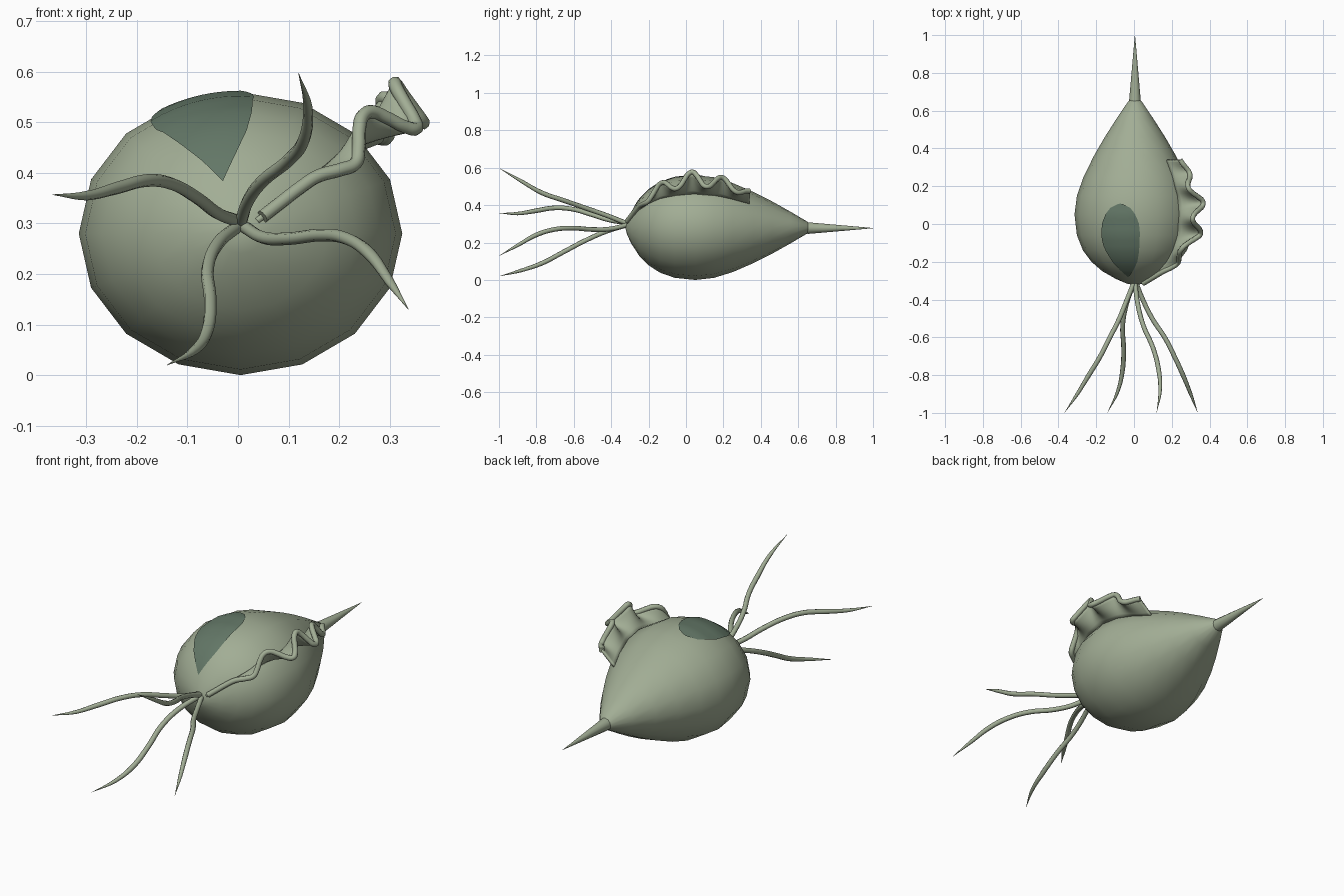
import bpy, bmesh, math
from mathutils import Vector

if "Cube" in bpy.data.objects:
    bpy.data.objects.remove(bpy.data.objects["Cube"], do_unlink=True)


def material(name, color):
    mat = bpy.data.materials.new(name)
    mat.use_nodes = True
    mat.diffuse_color = color
    mat.node_tree.nodes["Principled BSDF"].inputs["Base Color"].default_value = color
    return mat


SAGE = material("sage green", (0.36, 0.42, 0.30, 1))
DARK = material("dark green", (0.125, 0.185, 0.135, 1))
RX, RZ, ZC, XC = 0.32, 0.28, 0.28, 0.005

# Body outline: position along y, relative radius
PROFILE = [(-0.325, 0), (-0.315, 0.14), (-0.29, 0.32), (-0.25, 0.54), (-0.2, 0.72),
           (-0.14, 0.86), (-0.06, 0.96), (0.05, 1), (0.15, 0.96), (0.25, 0.85),
           (0.36, 0.68), (0.46, 0.5), (0.56, 0.3), (0.65, 0.11), (0.67, 0)]


def interp(table, t):
    for (a, va), (b, vb) in zip(table, table[1:]):
        if t <= b:
            return va + (vb - va) * max(0, t - a) / (b - a)
    return table[-1][1]


def finish(name, bm, mat, angle=60):
    bmesh.ops.recalc_face_normals(bm, faces=bm.faces)
    mesh = bpy.data.meshes.new(name)
    bm.to_mesh(mesh)
    bm.free()
    mesh.materials.append(mat)
    obj = bpy.data.objects.new(name, mesh)
    bpy.context.collection.objects.link(obj)
    smooth(obj, angle)
    return obj


def smooth(obj, angle=60):
    bpy.ops.object.select_all(action='DESELECT')
    obj.select_set(True)
    bpy.context.view_layer.objects.active = obj
    bpy.ops.object.shade_smooth_by_angle(angle=math.radians(angle))


def revolve(name, profile, rx, rz, center_z, sides):
    bm = bmesh.new()
    rings = []
    for y, r in profile:
        ring = []
        for i in range(sides):
            a = math.tau * i / sides
            ring.append(bm.verts.new((XC + rx * r * math.cos(a), y,
                                      center_z + rz * r * math.sin(a))))
        rings.append(ring)
    for p, q in zip(rings, rings[1:]):
        for i in range(sides):
            j = (i + 1) % sides
            bm.faces.new((p[i], p[j], q[j], q[i]))
    bmesh.ops.remove_doubles(bm, verts=bm.verts, dist=1e-5)
    return finish(name, bm, SAGE)


def tube(name, points, radii, width):
    curve = bpy.data.curves.new(name, 'CURVE')
    curve.dimensions = '3D'
    curve.bevel_depth = width
    curve.bevel_resolution = 2
    curve.resolution_u = 5
    curve.use_fill_caps = True
    spline = curve.splines.new('BEZIER')
    spline.bezier_points.add(len(points) - 1)
    for bp, co, r in zip(spline.bezier_points, points, radii):
        bp.co = co
        bp.radius = r
        bp.handle_left_type = bp.handle_right_type = 'AUTO'
    curve.materials.append(SAGE)
    obj = bpy.data.objects.new(name, curve)
    bpy.context.collection.objects.link(obj)
    bpy.ops.object.select_all(action='DESELECT')
    obj.select_set(True)
    bpy.context.view_layer.objects.active = obj
    bpy.ops.object.convert(target='MESH')
    smooth(bpy.context.view_layer.objects.active)


# Body and tail spike
revolve("body", PROFILE, RX, RZ, ZC, 16)
revolve("tail_spike", [(0.63, 0), (0.65, 1), (0.67, 0.95), (0.83, 0.5), (1, 0.02)],
        0.031, 0.031, 0.277, 12)

# Dark patch lying on the upper front of the body
bm = bmesh.new()
rows, cols = 20, 10
HALF = [(-0.28, 0), (-0.25, 0.03), (-0.2, 0.065), (-0.13, 0.093), (-0.05, 0.103),
        (0.01, 0.097), (0.06, 0.075), (0.09, 0.05), (0.108, 0.012), (0.11, 0)]
grid = []
for i in range(rows + 1):
    y = -0.085 - 0.195 * math.cos(math.pi * i / rows)
    mid = interp([(-0.28, -0.03), (-0.1, -0.07), (0.11, -0.073)], y)
    row = []
    for j in range(cols + 1):
        x = mid + interp(HALF, y) * (2 * j / cols - 1)
        r = interp(PROFILE, y)
        z = ZC + RZ * math.sqrt(max(0, r * r - ((x - XC) / RX) ** 2))
        row.append(bm.verts.new((x, y - 0.002, z + 0.003)))
    grid.append(row)
for p, q in zip(grid, grid[1:]):
    for j in range(cols):
        bm.faces.new((p[j], p[j + 1], q[j + 1], q[j]))
bmesh.ops.remove_doubles(bm, verts=bm.verts, dist=1e-4)
patch = finish("dark_patch", bm, DARK)
for f in patch.data.polygons:
    if f.normal.z < 0:
        f.flip()

# Four whip-like tentacles: front outline as (x, z), evenly spread along y
TENTACLES = {
    "upper_tentacle": [(0.005, 0.3), (0.02, 0.345), (0.05, 0.385), (0.1, 0.425),
                       (0.13, 0.465), (0.138, 0.53), (0.12, 0.597)],
    "right_tentacle": [(0, 0.305), (-0.04, 0.32), (-0.08, 0.35), (-0.13, 0.378),
                       (-0.18, 0.385), (-0.24, 0.37), (-0.3, 0.355), (-0.367, 0.357)],
    "left_tentacle": [(0.01, 0.295), (0.05, 0.272), (0.1, 0.27), (0.165, 0.277),
                      (0.215, 0.27), (0.26, 0.24), (0.3, 0.185), (0.337, 0.13)],
    "lower_tentacle": [(0, 0.295), (-0.04, 0.26), (-0.06, 0.21), (-0.055, 0.15),
                       (-0.06, 0.09), (-0.085, 0.05), (-0.14, 0.02)],
}
for name, outline in TENTACLES.items():
    n = len(outline) - 1
    path = [(x, -0.31 - 0.688 * i / n, z) for i, (x, z) in enumerate(outline)]
    tube(name, path, [1] * (n - 1) + [0.75, 0.04], 0.0125)

# Wavy fin running along the upper left of the body
OUT = Vector((0.79, 0, 0.61))
ACROSS = Vector((-0.61, 0, 0.79))
REACH = [(-0.315, 0.055), (-0.27, 0.15), (-0.22, 0.25), (-0.13, 0.345), (-0.05, 0.405),
         (0.03, 0.425), (0.12, 0.42), (0.2, 0.385), (0.28, 0.34), (0.34, 0.31)]
WAVE = [(-0.27, 0), (-0.21, 0.032), (-0.13, 0.038), (-0.05, 0.048), (0.1, 0.05),
        (0.24, 0.035), (0.34, 0.012)]
STEPS, LAYERS = 60, 5
rim, rows = [], []
bm = bmesh.new()
for i in range(STEPS + 1):
    y = -0.315 + 0.655 * i / STEPS
    inner = 0.295 * interp(PROFILE, y)
    outer = max(interp(REACH, y), inner)
    sway = interp(WAVE, y) * math.cos(math.tau * (y - 0.03) / 0.165)
    row = []
    for j in range(LAYERS + 1):
        t = j / LAYERS
        co = (Vector((XC, y, ZC)) + OUT * (inner + (outer - inner) * t)
              + ACROSS * sway * t ** 1.3)
        row.append(bm.verts.new(co))
    rows.append(row)
    rim.append(co)
for p, q in zip(rows, rows[1:]):
    for j in range(LAYERS):
        if (p[j].co - p[j + 1].co).length + (q[j].co - q[j + 1].co).length > 1e-4:
            bm.faces.new((p[j], p[j + 1], q[j + 1], q[j]))
bmesh.ops.remove_doubles(bm, verts=bm.verts, dist=1e-5)
fin = finish("wavy_fin", bm, SAGE)
solid = fin.modifiers.new("thickness", 'SOLIDIFY')
solid.thickness = 0.012
solid.offset = 0

# Rounded cord along the fin's edge
cord = rim[::2]
tube("fin_edge", cord, [1] * len(cord), 0.0135)
